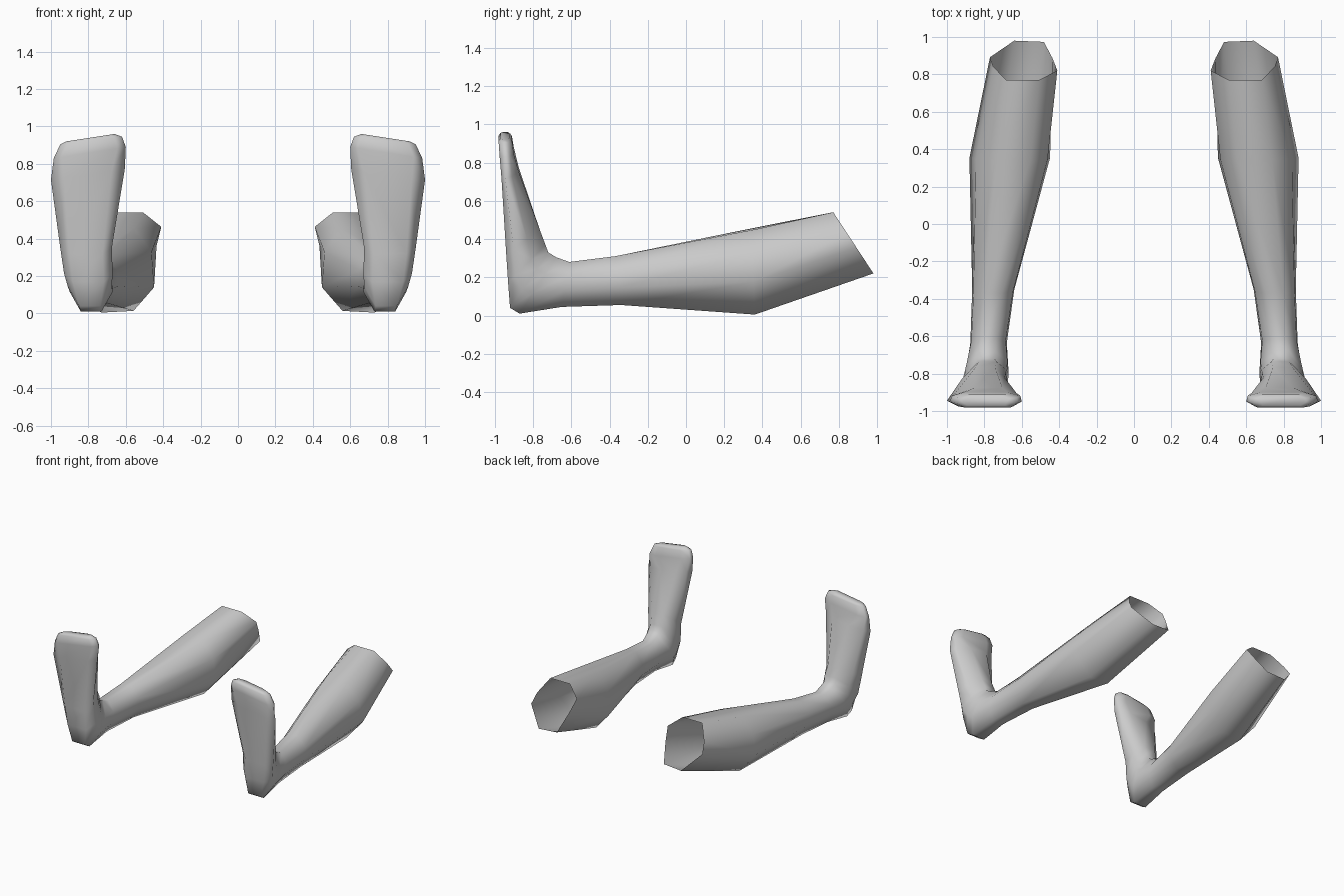
import bpy, bmesh

# Cross-section outlines: u runs inner to outer, v runs back/sole to shin/instep
KNEE = [(.27, 1), (.76, 1), (.95, .66), (1, .42), (.64, 0), (.2, .03), (.07, .45), (0, .76)]
CALF = [(.26, 1), (.68, .98), (.92, .72), (1, .38), (.66, 0), (.27, .02), (.02, .3), (.05, .72)]
ANKLE = [(.3, 1), (.7, 1), (.97, .7), (1, .36), (.74, 0), (.26, 0), (0, .36), (.03, .7)]
FOOT = [(.25, 1), (.62, 1), (.9, .62), (1, .22), (.82, 0), (.18, 0), (0, .22), (.06, .68)]
TOE = [(.2, 1), (.8, 1), (.97, .75), (1, .35), (.88, 0), (.12, 0), (0, .35), (.02, .75)]

# Rings from knee to toes: outline, back y z, front y z, inner x, outer x, tilt
RINGS = [
    (KNEE, .98, .22, .77, .54, .41, .77, 0),
    (CALF, .36, .005, .34, .455, .44, .88, 0),
    (ANKLE, -.34, .055, -.37, .31, .64, .865, 0),
    (ANKLE, -.65, .045, -.61, .28, .68, .875, 0),
    (ANKLE, -.87, .01, -.68, .305, .67, .90, 0),
    (ANKLE, -.92, .04, -.72, .33, .675, .91, 0),
    (FOOT, -.93, .17, -.735, .37, .67, .93, 0),
    (FOOT, -.94, .32, -.765, .45, .675, .95, 0),
    (FOOT, -.965, .74, -.875, .76, .605, 1.0, -.06),
    (TOE, -.975, .86, -.90, .86, .60, .985, -.06),
    (TOE, -.98, .925, -.91, .925, .62, .95, -.04),
    (TOE, -.97, .94, -.92, .94, .66, .92, -.04),
]

# Loft one leg and foot, open at the knee
bm = bmesh.new()
loops = []
for outline, by, bz, ty, tz, x0, x1, tilt in RINGS:
    loops.append([bm.verts.new((x0 + (x1 - x0) * u,
                                by + (ty - by) * v,
                                bz + (tz - bz) * v + tilt * (u - .5)))
                  for u, v in outline])
for a, b in zip(loops, loops[1:]):
    for i in range(8):
        j = (i + 1) % 8
        bm.faces.new((a[i], a[j], b[j], b[i]))
bm.faces.new(loops[-1])  # toe tip
bmesh.ops.recalc_face_normals(bm, faces=bm.faces)

mesh = bpy.data.meshes.new("lower_legs")
bm.to_mesh(mesh)
bm.free()
mesh.shade_smooth()
legs = bpy.data.objects.new("lower_legs", mesh)
bpy.context.collection.objects.link(legs)

# Mirror to the other leg
mirror = legs.modifiers.new("other_leg", 'MIRROR')
mirror.use_mirror_merge = False
